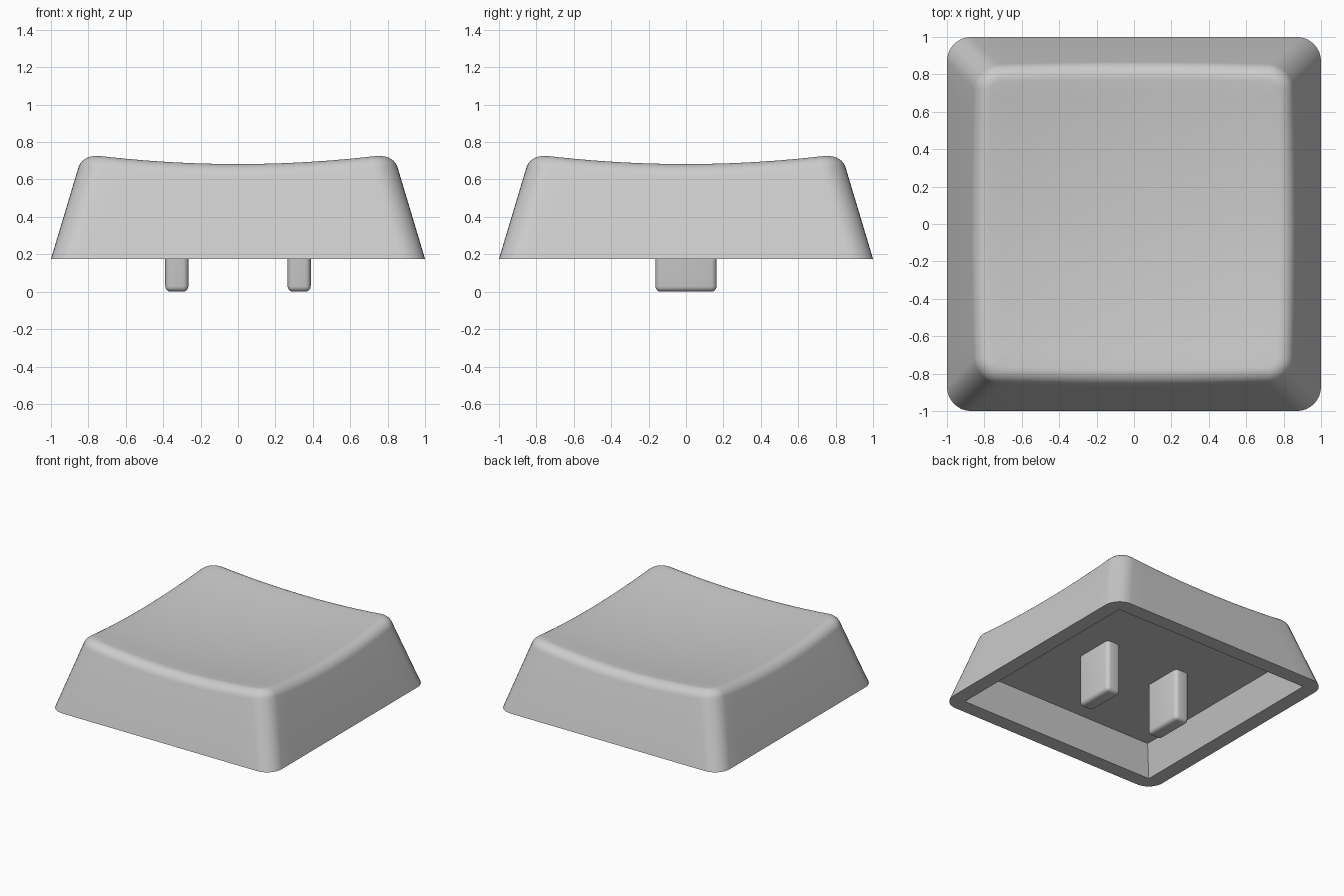
import bpy, bmesh, math

if "Cube" in bpy.data.objects:
    bpy.data.objects.remove(bpy.data.objects["Cube"])

grey = bpy.data.materials.new("light grey plastic")
grey.diffuse_color = (0.6, 0.6, 0.6, 1)
grey.use_nodes = True
grey.node_tree.nodes["Principled BSDF"].inputs["Base Color"].default_value = grey.diffuse_color

BASE_Z, TAPER, CORNER_R = 0.175, 0.3, 0.13   # skirt height, wall lean, plan corner radius
FILLET = 0.085                               # rounding between wall and top
ARC, SIDE = 8, 12                            # segments per corner and per side
LEAN = math.atan(TAPER)


def dish(x, y):
    return 0.632 + 0.082 * (x * x + y * y)


def outline_point(side, step, half, r):
    """Point on a rounded square: steps 0..ARC run the corner, the rest the straight side."""
    c = half - r
    a = math.radians(90) * min(step, ARC) / ARC
    x, y = c + r * math.cos(a), c + r * math.sin(a)
    if step > ARC:
        x -= 2 * c * (step - ARC) / SIDE
    for _ in range(side):
        x, y = -y, x
    return x, y


KEYS = [(s, k) for s in range(4) for k in range(ARC + SIDE)]


def flat_ring(half, r, z):
    return [(*outline_point(s, k, half, r), z) for s, k in KEYS]


def fillet_ring(t):
    """Ring at angle t of the rounding that follows the dished top edge."""
    ring = []
    for s, k in KEYS:
        half = 0.77
        for _ in range(4):
            zc = dish(*outline_point(s, k, half, CORNER_R - FILLET * 0.9)) - FILLET
            half = (1 - TAPER * (zc + FILLET * math.sin(LEAN) - BASE_Z)
                    - FILLET * math.cos(LEAN))
        off = FILLET * math.cos(t)
        x, y = outline_point(s, k, half + off, CORNER_R - FILLET * 0.9 + off)
        ring.append((x, y, zc + FILLET * math.sin(t)))
    return ring


def finish(bm, name):
    bmesh.ops.recalc_face_normals(bm, faces=bm.faces)
    mesh = bpy.data.meshes.new(name)
    bm.to_mesh(mesh)
    bm.free()
    mesh.materials.append(grey)
    obj = bpy.data.objects.new(name, mesh)
    bpy.context.collection.objects.link(obj)
    bpy.ops.object.select_all(action='DESELECT')
    obj.select_set(True)
    bpy.context.view_layer.objects.active = obj
    bpy.ops.object.shade_smooth_by_angle(angle=math.radians(30))
    return obj


# Cap: cavity ceiling, cavity wall, rim, outer wall, rounded edge, dished top
rings = [flat_ring(0.81, 0, 0.415), flat_ring(0.88, 0, BASE_Z), flat_ring(1, CORNER_R, BASE_Z)]
T_END = math.radians(97)
rings += [fillet_ring(LEAN + (T_END - LEAN) * i / 8) for i in range(9)]
edge = rings[-1]
for i in range(1, 10):
    f = 1 - i / 10
    ring = []
    for x, y, z in edge:
        lift = (z - dish(x, y)) * max(0, 1 - 3 * (1 - f))
        ring.append((x * f, y * f, dish(x * f, y * f) + lift))
    rings.append(ring)

bm = bmesh.new()
loops = [[bm.verts.new(p) for p in ring] for ring in rings]
n = len(KEYS)
for low, high in zip(loops, loops[1:]):
    for i in range(n):
        j = (i + 1) % n
        bm.faces.new((low[i], low[j], high[j], high[i]))
bm.faces.new(loops[0])
centre = bm.verts.new((0, 0, dish(0, 0)))
for i in range(n):
    bm.faces.new((loops[-1][i], loops[-1][(i + 1) % n], centre))
bmesh.ops.remove_doubles(bm, verts=bm.verts, dist=1e-5)
finish(bm, "keycap_shell")

# Two rounded prongs hanging from the cavity ceiling
for side, label in ((-1, "left"), (1, "right")):
    bm = bmesh.new()
    bmesh.ops.create_cube(bm, size=1)
    for v in bm.verts:
        v.co = (side * 0.327 + v.co.x * 0.124, v.co.y * 0.328, (v.co.z + 0.5) * 0.42)
    top = [f for f in bm.faces if f.calc_center_median().z > 0.41]
    bmesh.ops.delete(bm, geom=top, context='FACES_ONLY')
    edges = [e for e in bm.edges if not e.is_boundary]
    bmesh.ops.bevel(bm, geom=edges, offset=0.03, segments=4, profile=0.5, affect='EDGES')
    finish(bm, label + "_prong")
